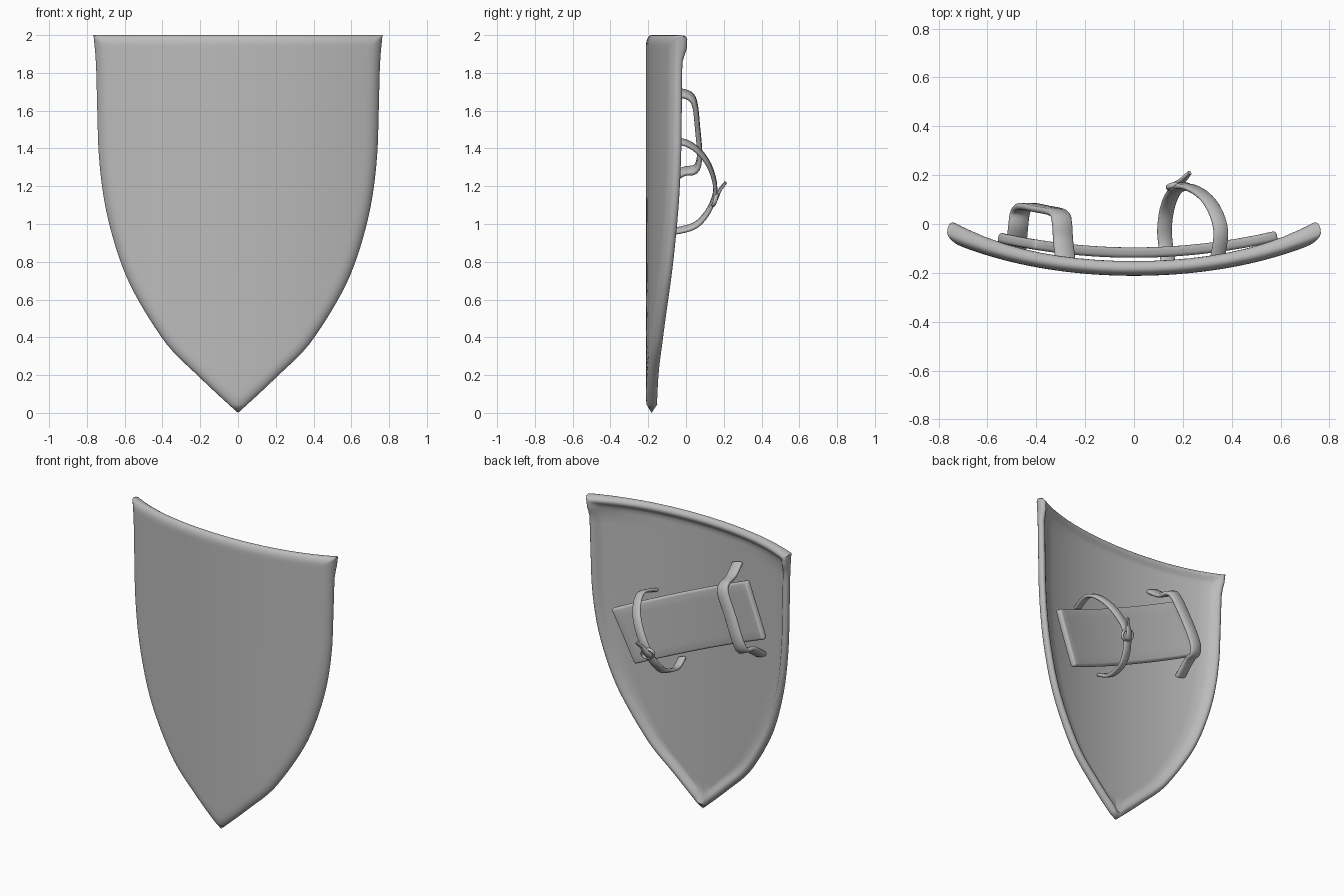
import bpy, bmesh, math
from mathutils import Vector

if "Cube" in bpy.data.objects:
    bpy.data.objects.remove(bpy.data.objects["Cube"])

grey = bpy.data.materials.new("plain_grey")
grey.use_nodes = True
grey.diffuse_color = (0.5, 0.5, 0.5, 1)
grey.node_tree.nodes["Principled BSDF"].inputs["Base Color"].default_value = (0.5, 0.5, 0.5, 1)


def finish(name, bm, angle=50):
    bmesh.ops.remove_doubles(bm, verts=bm.verts[:], dist=0.0004)
    bmesh.ops.recalc_face_normals(bm, faces=bm.faces[:])
    mesh = bpy.data.meshes.new(name)
    bm.to_mesh(mesh)
    bm.free()
    obj = bpy.data.objects.new(name, mesh)
    bpy.context.collection.objects.link(obj)
    mesh.materials.append(grey)
    bpy.ops.object.select_all(action='DESELECT')
    obj.select_set(True)
    bpy.context.view_layer.objects.active = obj
    bpy.ops.object.shade_smooth_by_angle(angle=math.radians(angle))
    return obj


def smooth_path(points, steps=4):
    """Catmull-Rom curve through the points."""
    p = [Vector(q) for q in points]
    p = [2 * p[0] - p[1]] + p + [2 * p[-1] - p[-2]]
    out = []
    for a, b, c, d in zip(p, p[1:], p[2:], p[3:]):
        for i in range(steps):
            t = i / steps
            out.append(0.5 * (2 * b + (c - a) * t + (2 * a - 5 * b + 4 * c - d) * t**2
                              + (3 * b - a - 3 * c + d) * t**3))
    return out + [p[-2]]


def skin(bm, rows, closed=False):
    grid = [[bm.verts.new(co) for co in row] for row in rows]
    n = len(rows[0])
    for r0, r1 in zip(grid, grid[1:]):
        for j in range(n if closed else n - 1):
            k = (j + 1) % n
            bm.faces.new((r0[j], r0[k], r1[k], r1[j]))
    return grid


# Shield board: curved sheets meeting in a rolled rim
outline = smooth_path([(0, 0, 0), (.11, 0, .1), (.215, 0, .2), (.375, 0, .36), (.53, 0, .6),
                       (.622, 0, .8), (.698, 0, 1.07), (.735, 0, 1.34), (.745, 0, 1.6),
                       (.752, 0, 1.85), (.765, 0, 2)])


def half_width(z):
    for a, b in zip(outline, outline[1:]):
        if z <= b.z:
            return a.x + (b.x - a.x) * (z - a.z) / (b.z - a.z)
    return outline[-1].x


def front_y(x):
    return -0.212 + 0.21 * x**2 + 0.06 * x**4


def rounding(d, radius):
    t = max(0, 1 - d / radius)
    return 1 - math.sqrt(max(0, 1 - t * t))


def sheet_y(x, d, z, back):
    slant = math.sqrt(1 + (0.42 * x + 0.24 * x**3)**2)
    if not back:
        return front_y(x) + 0.03 * slant * rounding(d, 0.055)
    fall = min(1, max(0, (d - 0.03) / 0.045))
    fall = fall * fall * (3 - 2 * fall)
    top = 0.022 * (x / 0.75)**4 * min(1, max(0, (z - 1.87) / 0.05))
    rim = (0.03 + top) * (1 - rounding(d, 0.03))
    return front_y(x) + slant * (0.03 + rim - 0.026 * fall)


rim_steps = [0, .003, .01, .02, .03, .042, .058, .075]
levels = [1.9 * i / 42 for i in range(43)] + [2 - d for d in reversed(rim_steps)]
bm = bmesh.new()
for back in (False, True):
    rows = []
    for z in levels:
        w = half_width(z)
        slope = (half_width(z + 0.02) - half_width(max(0, z - 0.02))) / 0.04
        k = 1 / math.sqrt(1 + slope * slope)
        edge = [w - min(d / k, w * 0.8 * i / len(rim_steps)) for i, d in enumerate(rim_steps)]
        inner = edge[-1]
        xs = [-x for x in edge] + [inner * (i / 9 - 1) for i in range(1, 18)] + edge[::-1]
        rows.append([(x, sheet_y(x, min((w - abs(x)) * k, 2 - z), z, back), z) for x in xs])
    skin(bm, rows)
finish("shield_board", bm)

# Tilted arm pad, bent with the board
along = Vector((0.914, 0, -0.405))
across = Vector((0.405, 0, 0.914))
centre = Vector((0.015, 0, 1.306))
bm = bmesh.new()
rows = []
for i in range(21):
    row = []
    for j in range(7):
        co = centre + along * 1.09 * (i / 20 - 0.5) + across * 0.38 * (j / 6 - 0.5)
        co.y = -0.117 + 0.2 * co.x**2
        row.append(co)
    rows.append(row)
skin(bm, rows)
pad = finish("arm_pad", bm)
solid = pad.modifiers.new("thickness", 'SOLIDIFY')
solid.thickness = 0.042
solid.offset = 0
bevel = pad.modifiers.new("soft_edges", 'BEVEL')
bevel.width = 0.014
bevel.segments = 3
bevel.limit_method = 'ANGLE'
bevel.angle_limit = math.radians(50)


def strap(name, points, width, thick, taper=0):
    """Flat band with rounded edges swept along a path."""
    path = smooth_path(points)
    bm = bmesh.new()
    rows = []
    for i, p in enumerate(path):
        tangent = path[min(i + 1, len(path) - 1)] - path[max(i - 1, 0)]
        side = (along - along.project(tangent)).normalized()
        normal = tangent.cross(side).normalized()
        w = width / 2 * (1 - taper * i / (len(path) - 1))
        t = thick / 2
        section = [(1, -.4), (1, .4), (.8, 1), (0, 1.1), (-.8, 1),
                   (-1, .4), (-1, -.4), (-.8, -1), (0, -1.1), (.8, -1)]
        rows.append([p + side * w * a + normal * t * b for a, b in section])
    grid = skin(bm, rows, closed=True)
    bm.faces.new(grid[0])
    bm.faces.new(grid[-1])
    return finish(name, bm)


# Hand grip with a foot at each end
strap("hand_grip", [(-.28, -.155, 1.76), (-.29, -.07, 1.70), (-.295, .005, 1.685),
                    (-.31, .045, 1.64), (-.38, .062, 1.5), (-.44, .072, 1.36),
                    (-.465, .05, 1.29), (-.475, -.02, 1.275), (-.485, -.125, 1.2)], 0.085, 0.026)

# Forearm loop
strap("forearm_strap", [(.34, -.15, 1.41), (.355, -.05, 1.435), (.345, .02, 1.42),
                        (.31, .09, 1.36), (.26, .135, 1.28), (.2, .155, 1.18),
                        (.16, .125, 1.08), (.135, .06, 1.0), (.125, -.02, .97),
                        (.13, -.09, .965), (.14, -.16, 1.0)], 0.062, 0.02)

# Loose strap end and buckle frame
strap("strap_end", [(.165, .135, 1.1), (.178, .163, 1.14), (.2, .18, 1.18), (.228, .21, 1.22)],
      0.06, 0.014, 0.75)
middle = Vector((.182, .152, 1.135))
run = Vector((.3, .3, .9)).normalized()
out = along.cross(run).normalized()
bm = bmesh.new()
ring = []
for i in range(21):
    a = math.tau * i / 20
    spoke = along * math.cos(a) * 0.046 + run * math.sin(a) * 0.034
    radial = spoke.normalized()
    ring.append([middle + spoke + radial * 0.009 * math.cos(b) + out * 0.011 * math.sin(b)
                 for b in (math.tau * j / 8 for j in range(8))])
skin(bm, ring, closed=True)
finish("buckle", bm)
